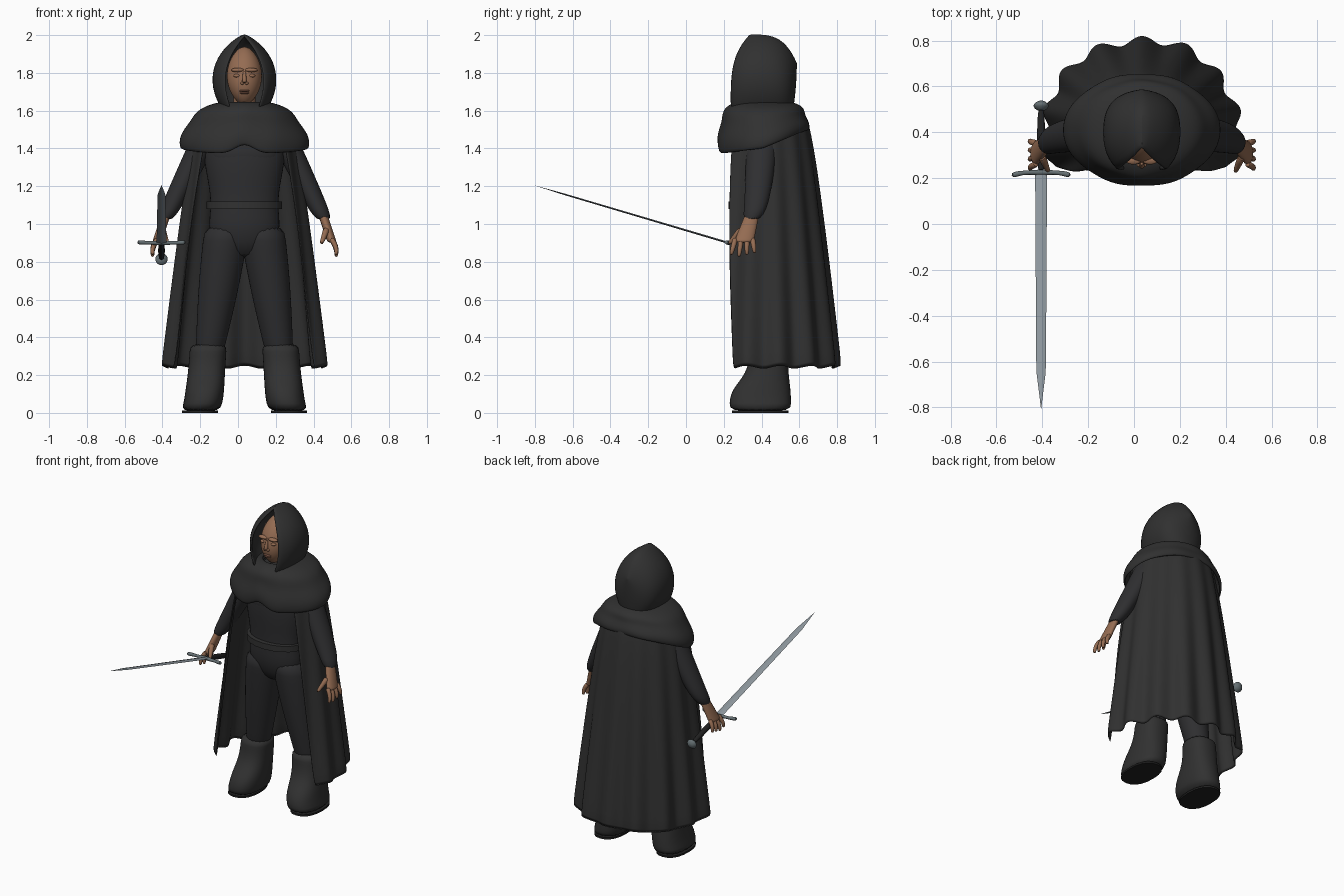
import bpy, bmesh
from math import sin, cos, pi, radians, sqrt
from mathutils import Vector

if "Cube" in bpy.data.objects:
    bpy.data.objects.remove(bpy.data.objects["Cube"], do_unlink=True)

CENTRE = .034  # body centre line


def material(name, red, green, blue):
    mat = bpy.data.materials.new(name)
    mat.use_nodes = True
    mat.diffuse_color = (red, green, blue, 1)
    mat.node_tree.nodes["Principled BSDF"].inputs["Base Color"].default_value = mat.diffuse_color
    return mat


CLOAK = material("charcoal cloak", .03, .03, .03)
CLOTH = material("dark tunic cloth", .028, .028, .03)
LEATHER = material("boot leather", .031, .031, .031)
BLACK = material("black sole and grip", .015, .015, .015)
SKIN = material("brown skin", .3, .15, .085)
LIP = material("dark lip", .24, .11, .07)
STEEL = material("blade steel", .27, .31, .34)
DARK_STEEL = material("dark steel", .13, .16, .17)


def lerp(start, end, t):
    return start + (end - start) * t


def steps(count):
    return [k / count for k in range(count + 1)]


def loft(name, rings, mat, closed=True, caps=True, smooth=True, thickness=0, sharp=50):
    """Skin a list of point rings into one mesh object."""
    bm = bmesh.new()
    rows = [[bm.verts.new(point) for point in ring] for ring in rings]
    count = len(rows[0])
    for lower, upper in zip(rows, rows[1:]):
        for i in range(count if closed else count - 1):
            j = (i + 1) % count
            bm.faces.new((lower[i], lower[j], upper[j], upper[i]))
    if caps:
        bm.faces.new(rows[0])
        bm.faces.new(rows[-1])
    bmesh.ops.remove_doubles(bm, verts=bm.verts, dist=.0001)
    bmesh.ops.recalc_face_normals(bm, faces=bm.faces)
    mesh = bpy.data.meshes.new(name)
    bm.to_mesh(mesh)
    bm.free()
    mesh.materials.append(mat)
    mesh.polygons.foreach_set("use_smooth", [True] * len(mesh.polygons))
    mesh.set_sharp_from_angle(angle=radians(sharp))
    part = bpy.data.objects.new(name, mesh)
    bpy.context.collection.objects.link(part)
    if thickness:
        shell = part.modifiers.new("Thickness", "SOLIDIFY")
        shell.thickness, shell.offset = thickness, 0
    if smooth:
        part.modifiers.new("Smooth", "SUBSURF").levels = 1


def circle(count):
    return [(cos(2 * pi * t), sin(2 * pi * t)) for t in steps(count)[:-1]]


def stack(name, bottom, top, shape, mat, side=1, boxy=1, **options):
    """Stack of ovals; shape(t) gives the offset from the centre line, y, and both radii."""
    def soften(value):
        return abs(value) ** boxy * (1 if value > 0 else -1)
    rings = []
    for t in steps(8):
        offset, y, width, depth = shape(t)
        rings.append([(CENTRE + side * offset + width * soften(c), y + depth * soften(s), lerp(bottom, top, t))
                      for c, s in circle(20)])
    loft(name, rings, mat, **options)


def ball(name, offset, y, z, width, depth, height, mat):
    def shape(t):
        size = sqrt(max(.02, 1 - (2 * t - 1) ** 2))
        return offset, y, width * size, depth * size
    stack(name, z - height, z + height, shape, mat)


def tube(name, path, radii, mat):
    points = [Vector(point) for point in path]
    rings = []
    for i, point in enumerate(points):
        along = (points[min(i + 1, len(points) - 1)] - points[max(i - 1, 0)]).normalized()
        across = along.cross(Vector((0, 1, 0) if abs(along.y) < .8 else (1, 0, 0))).normalized()
        other = along.cross(across)
        rings.append([point + radii[i] * (across * c + other * s) for c, s in circle(10)])
    loft(name, rings, mat)


# Torso and belt
def torso_shape(t):
    width = .2 + .02 * cos(7.5 * t)
    hips = min(1, .5 + 2.5 * t)
    return 0, .38 - .02 * sin(pi * t), width * hips, width * hips * .59


stack("torso", .82, 1.5, torso_shape, CLOTH)
ball("chest", 0, .335, 1.37, .195, .095, .12, CLOTH)
stack("belt", 1.08, 1.12, lambda t: (0, .36, .2, .136), LEATHER, smooth=False)


# Limb shapes, from the bottom up
def leg_shape(t):
    size = .07 + .05 * sin(t * pi / 2)
    return lerp(.19, .09, t), lerp(.44, .38, t), size, size


def boot_shape(t):
    toe = 1 / (1 + (2.2 * t) ** 5)
    return lerp(.235, .19, sqrt(t)), .44 - .047 * toe, .098 + .006 * toe, .1 + .065 * toe


def arm_shape(t):
    ease = sqrt(t)
    return lerp(.424, .16, t), lerp(.345, .41, ease), lerp(.04, .08, ease), lerp(.046, .09, ease)


def palm_shape(t):
    return lerp(.465, .415, t), lerp(.305, .35, t), .025, lerp(.053, .038, t)


for side, word in ((1, "left"), (-1, "right")):
    stack(word + "_leg", .28, 1, leg_shape, CLOTH, side)
    stack(word + "_boot", .005, .37, boot_shape, LEATHER, side, boxy=.85)
    stack(word + "_sole", 0, .012, lambda t: (.235, .393, .095, .15), BLACK, side, boxy=.85, smooth=False)
    stack(word + "_arm", 1.015, 1.55, arm_shape, CLOTH, side)
    stack(word + "_palm", .9, 1.05, palm_shape, SKIN, side)
    for k, finger in enumerate(("index", "middle", "ring", "little")):
        length = .1 - .01 * abs(k - 1)
        path = [(CENTRE + side * (.458 + .03 * sin(2 * t)), .262 + .03 * k + .012 * (k - 2) * t, .925 - length * t)
                for t in steps(4)]
        tube(f"{word}_{finger}_finger", path, [.015 - .006 * t * t for t in steps(4)], SKIN)
    tube(word + "_thumb", [(CENTRE + side * lerp(.436, .406, t), lerp(.295, .225, t), lerp(.975, .893, t))
                           for t in steps(3)], [.02 - .01 * t for t in steps(3)], SKIN)
    # Paired features of the face
    ball(word + "_eyelid", side * .038, .278, 1.785, .02, .014, .01, SKIN)
    ball(word + "_brow", side * .036, .277, 1.815, .035, .018, .012, SKIN)
    ball(word + "_nostril", side * .012, .26, 1.745, .01, .012, .008, SKIN)


# Head
def head_shape(t):
    size = sqrt(max(.05, sin(pi * t)))
    return 0, lerp(.335, .39, t), .095 * size, .103 * size


stack("head", 1.63, 1.94, head_shape, SKIN)
stack("neck", 1.5, 1.7, lambda t: (0, .39, .06, .06), SKIN)
tube("nose", [(CENTRE, lerp(.265, .25, t), lerp(1.81, 1.745, t)) for t in steps(3)],
     [lerp(.008, .014, t) for t in steps(3)], SKIN)
ball("upper_lip", 0, .269, 1.705, .028, .014, .006, LIP)
ball("lower_lip", 0, .271, 1.694, .025, .014, .007, LIP)


# Hood: a pointed arch swept from the face opening to the back
def hood_ring(t):
    width = .18 * (1 - .38 * (1 - t) ** 6) * sqrt(1 - t ** 6)
    point = .8 + .4 * (1 - t) ** 6
    ring = []
    for u in steps(18):
        u = 2 * u - 1
        h = 1 - abs(u) ** 1.5
        arch = (1 - h ** 3.5) ** point * (1 - .4 * (1 - h) ** 4)
        x = CENTRE + width * (arch if u > 0 else -arch)
        y = .234 + .345 * t + .1 * (1 - t) * h ** 4 - .02 * t * (1 - h) ** 2
        ring.append((x, y, 1.6 + (.4 - .15 * t ** 4) * h))
    return ring


loft("hood", [hood_ring(sin(t * pi / 2)) for t in steps(10)], CLOAK, closed=False, caps=False, thickness=.018)
stack("collar", 1.55, 1.635, lambda t: (0, .365, lerp(.13, .065, t), lerp(.12, .1, t)), CLOAK)


# Shoulder mantle with a crease, a notch at the front and a higher hem behind
def mantle_ring(t):
    swell = sin(t * pi / 2)
    ring = []
    for c, s in circle(64):
        front, back = max(0, -s), max(0, s)
        lift = t * t * (.1 * back - .03 * front + .05 * front ** 50)
        crease = 1 - .025 * sin(4 * pi * t) + .012 * t * sin(9 * c + 5 * t)
        ring.append((CENTRE + c * crease * (.1 + .23 * swell),
                     .41 + s * crease * (.12 + .115 * swell ** .7),
                     1.64 - .24 * (1 - cos(t * pi / 2)) + lift))
    return ring


loft("shoulder_mantle", [mantle_ring(t) for t in steps(12)], CLOAK, caps=False, thickness=.014)


# Long cape, open at the front, with folds that deepen toward the hem
def cape_ring(t):
    start = radians(-42 + 17 * t)
    ring = []
    for u in steps(112):
        angle = lerp(start, pi - start, u)
        fold = cos(14 * (angle - pi / 2))
        reach = 1 + (.01 + .038 * t) * fold + .012 * t * cos(5 * angle + 1)
        ring.append((CENTRE + reach * (.25 + .175 * t ** .8) * cos(angle),
                     .41 + reach * (.23 + .165 * t ** .8) * sin(angle),
                     lerp(1.55, .235, t) + .008 * t * fold))
    return ring


loft("cape", [cape_ring(t) for t in steps(8)], CLOAK, closed=False, caps=False, thickness=.01)


# Sword, laid out along its own axes from the guard
def sword(along, across=0, up=0):
    tilt = radians(16.5)
    return Vector((across - .405, .225 - along * cos(tilt) + up * sin(tilt), .9 + along * sin(tilt) + up * cos(tilt)))


def blade_ring(t):
    half = lerp(.026, .02, t) * min(1, 6 * (1 - t) + .04)
    corners = ((-1, 0), (-.2, 1), (.2, 1), (1, 0), (.2, -1), (-.2, -1))
    return [sword(1.074 * t, half * a, half * b / 5) for a, b in corners]


loft("blade", [blade_ring(t) for t in steps(20)], STEEL, smooth=False, sharp=10)
span = [2 * t - 1 for t in steps(8)]
tube("crossguard", [sword(.014 * t ** 4, .13 * t) for t in span],
     [.009 + .004 * abs(cos(pi * t)) for t in span], DARK_STEEL)
tube("grip", [sword(-.29 * t) for t in steps(6)], [.014 + .005 * sin(pi * t) for t in steps(6)], BLACK)
tube("pommel", [sword(-.28 - .045 * t) for t in steps(6)],
     [.012 + .024 * sin(pi * t) for t in steps(6)], DARK_STEEL)
